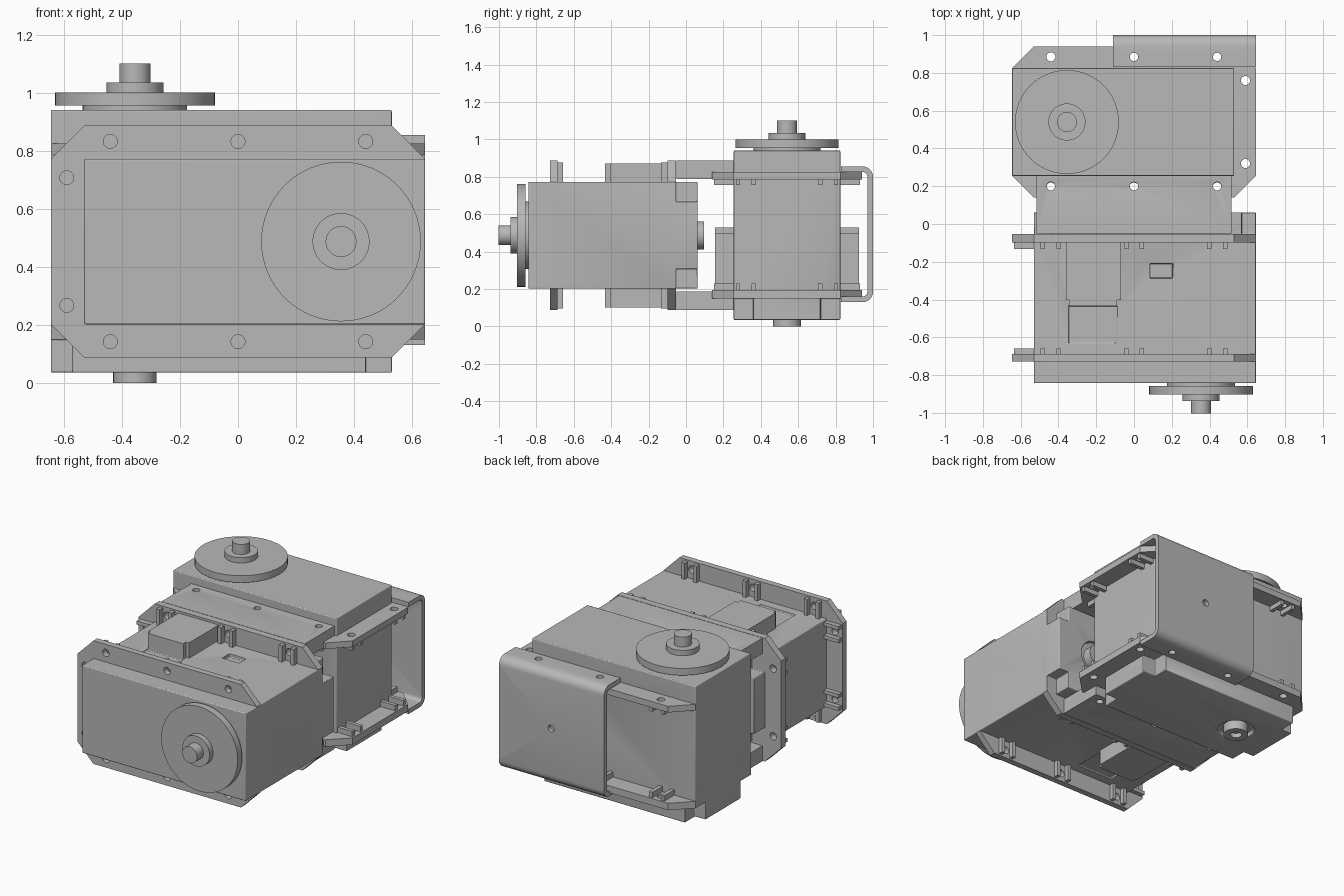
import bpy, bmesh, math
from mathutils import Matrix, Vector

if "Cube" in bpy.data.objects:
    bpy.data.objects.remove(bpy.data.objects["Cube"])

grey = bpy.data.materials.new("plain_grey")
grey.use_nodes = True
colour = (0.48, 0.48, 0.48, 1)
grey.diffuse_color = colour
grey.node_tree.nodes["Principled BSDF"].inputs["Base Color"].default_value = colour


def add_box(bm, lo, hi):
    lo, hi = Vector(lo), Vector(hi)
    size = Matrix.Diagonal((*(hi - lo), 1))
    return bmesh.ops.create_cube(bm, size=1, matrix=Matrix.Translation((lo + hi) / 2) @ size)["verts"]


def add_cyl(bm, u, v, low, high, r, seg=48, axis="Z"):
    turn = Matrix.Rotation(math.pi / 2, 4, "X") if axis == "Y" else Matrix()
    mid = (low + high) / 2
    at = (u, mid, v) if axis == "Y" else (u, v, mid)
    bmesh.ops.create_cone(bm, cap_ends=True, segments=seg, radius1=r, radius2=r,
                          depth=high - low, matrix=Matrix.Translation(at) @ turn)


def add_prism(bm, points, direction):
    face = bm.faces.new([bm.verts.new(p) for p in points])
    moved = bmesh.ops.extrude_face_region(bm, geom=[face])["geom"]
    bmesh.ops.translate(bm, vec=direction, verts=[g for g in moved if isinstance(g, bmesh.types.BMVert)])
    bmesh.ops.recalc_face_normals(bm, faces=bm.faces)


def finish(name, bm, frame=Matrix(), cutter=None, bevel=0, smooth=True, helper=False):
    mesh = bpy.data.meshes.new(name)
    bmesh.ops.recalc_face_normals(bm, faces=bm.faces)
    bm.to_mesh(mesh)
    bm.free()
    mesh.materials.append(grey)
    obj = bpy.data.objects.new(name, mesh)
    bpy.context.scene.collection.objects.link(obj)
    obj.matrix_world = frame
    if helper:
        obj.hide_render = True
        obj.hide_viewport = True
        return obj
    if cutter:
        cut = obj.modifiers.new("cut", "BOOLEAN")
        cut.object = cutter
        cut.operation = "DIFFERENCE"
        cut.solver = "EXACT"
    if bevel:
        soft = obj.modifiers.new("soft_edges", "BEVEL")
        soft.width = bevel
        soft.segments = 3
        soft.limit_method = "ANGLE"
    if smooth:
        bpy.ops.object.select_all(action="DESELECT")
        obj.select_set(True)
        bpy.context.view_layer.objects.active = obj
        bpy.ops.object.shade_smooth_by_angle(angle=math.radians(35))
    return obj


HOLES = [(u, s * 0.345) for u in (-0.44, 0, 0.44) for s in (-1, 1)] + [(0.59, -0.22), (0.59, 0.22)]
AXIS = -0.355


def build_motor(prefix, frame):
    # Case with stepped lower corners, side recesses and an output well
    bm = bmesh.new()
    for v in (-1, 1):
        for lo, hi in ((-0.7, -0.57), (0.44, 0.6)):
            a, b = sorted((v * 0.18, v * 0.35))
            add_box(bm, (lo, a, 0), (hi, b, 0.15))
        a, b = sorted((v * 0.275, v * 0.35))
        add_box(bm, (0.09, a, 0.53), (0.345, b, 0.727))
    add_box(bm, (-0.205, -0.35, 0.307), (-0.085, -0.26, 0.382))
    add_cyl(bm, AXIS, 0, 0, 0.06, 0.11)
    cutter = finish(prefix + "_case_cutter", bm, frame, helper=True)
    bm = bmesh.new()
    add_box(bm, (-0.645, -0.285, 0.035), (0.53, 0.285, 0.94))
    finish(prefix + "_case", bm, frame, cutter, 0.018)

    # Mounting flanges with through holes
    bm = bmesh.new()
    for u, v in HOLES:
        add_cyl(bm, u, v, 0, 1, 0.024, 24)
    cutter = finish(prefix + "_hole_cutter", bm, frame, helper=True)
    quarter = [(0.645, 0.285), (0.53, 0.4)]
    outline = quarter + [(-u, v) for u, v in reversed(quarter)]
    outline += [(-u, -v) for u, v in outline]
    for name, low, high, boss in (("upper", 0.785, 0.825, -0.03), ("lower", 0.15, 0.195, 0.035)):
        bm = bmesh.new()
        add_prism(bm, [(u, v, low) for u, v in outline], (0, 0, high - low))
        finish(f"{prefix}_{name}_flange", bm, frame, cutter)
        # Raised rails either side of every hole
        bm = bmesh.new()
        w = sorted((low, low + boss)) if boss < 0 else (high, high + boss)
        for u, v in HOLES:
            for s in (-1, 1):
                if u > 0.5:
                    c = v + s * 0.042
                    add_box(bm, (0.52, c - 0.012, w[0]), (0.635, c + 0.012, w[1]))
                else:
                    c = u + s * 0.042
                    a, b = sorted((math.copysign(0.27, v), math.copysign(0.39, v)))
                    add_box(bm, (c - 0.012, a, w[0]), (c + 0.012, b, w[1]))
        finish(f"{prefix}_{name}_flange_rails", bm, frame, smooth=False)

    # Connector housings on both broad sides
    bm = bmesh.new()
    for v in (-1, 1):
        a, b = sorted((v * 0.27, v * 0.385))
        add_box(bm, (0.07, a, 0.18), (0.36, b, 0.5))
        add_box(bm, (0.09, a, 0.5), (0.345, b, 0.53))
    finish(prefix + "_connector_housings", bm, frame, smooth=False)

    # Output disc, hub and shaft
    bm = bmesh.new()
    for low, high, r in ((0.93, 0.956, 0.18), (0.955, 1.0, 0.275), (1.0, 1.035, 0.098), (1.035, 1.1, 0.053)):
        add_cyl(bm, AXIS, 0, low, high, r, 64)
    finish(prefix + "_output_disc", bm, frame)

    # Rear idler pin with a screw hole
    bm = bmesh.new()
    add_cyl(bm, AXIS, 0, -0.1, 0.03, 0.035, 32)
    cutter = finish(prefix + "_pin_cutter", bm, frame, helper=True)
    bm = bmesh.new()
    add_cyl(bm, AXIS, 0, 0, 0.07, 0.075)
    finish(prefix + "_idler_pin", bm, frame, cutter)


upright = Matrix.Translation((0, 0.54, 0))
lying = Matrix(((-1, 0, 0, 0), (0, 0, -1, 0.097), (0, -1, 0, 0.487), (0, 0, 0, 1)))
build_motor("rear_motor", upright)
build_motor("front_motor", lying)

# Screw holes shared by the brackets
bm = bmesh.new()
for x in (-0.44, 0, 0.44):
    for y in (0.2, 0.885):
        add_cyl(bm, x, y, -0.1, 1.2, 0.022, 24)
add_cyl(bm, 0.27, 0.49, 0.93, 1.1, 0.022, 24, "Y")
bracket_cutter = finish("bracket_hole_cutter", bm, helper=True)

# Joining plates above and below, between the two motors
for name, sign in (("upper", 1), ("lower", -1)):
    bm = bmesh.new()
    profile = [(-0.05, 0.3), (-0.05, 0.4), (0.255, 0.4), (0.255, 0.338), (0.14, 0.338), (0.14, 0.3)]
    add_prism(bm, [(-0.515, y, 0.487 + sign * z) for y, z in profile], (1.03, 0, 0))
    finish(name + "_joining_plate", bm, cutter=bracket_cutter, bevel=0.006)

# Back bracket: rounded channel wrapped around the rear motor
def arc(y, z, r, start):
    return [(y + r * math.cos(a), z + r * math.sin(a))
            for a in (math.radians(start + 15 * i) for i in range(7))]


outer = [(0.83, 0.13)] + arc(0.945, 0.185, 0.055, -90) + arc(0.945, 0.8, 0.055, 0) + [(0.83, 0.855)]
inner = [(0.83, 0.825)] + arc(0.945, 0.8, 0.025, 0)[::-1] + arc(0.945, 0.185, 0.025, -90)[::-1] + [(0.83, 0.16)]
bm = bmesh.new()
add_prism(bm, [(-0.11, y, z) for y, z in outer + inner], (0.755, 0, 0))
finish("back_bracket", bm, cutter=bracket_cutter)
